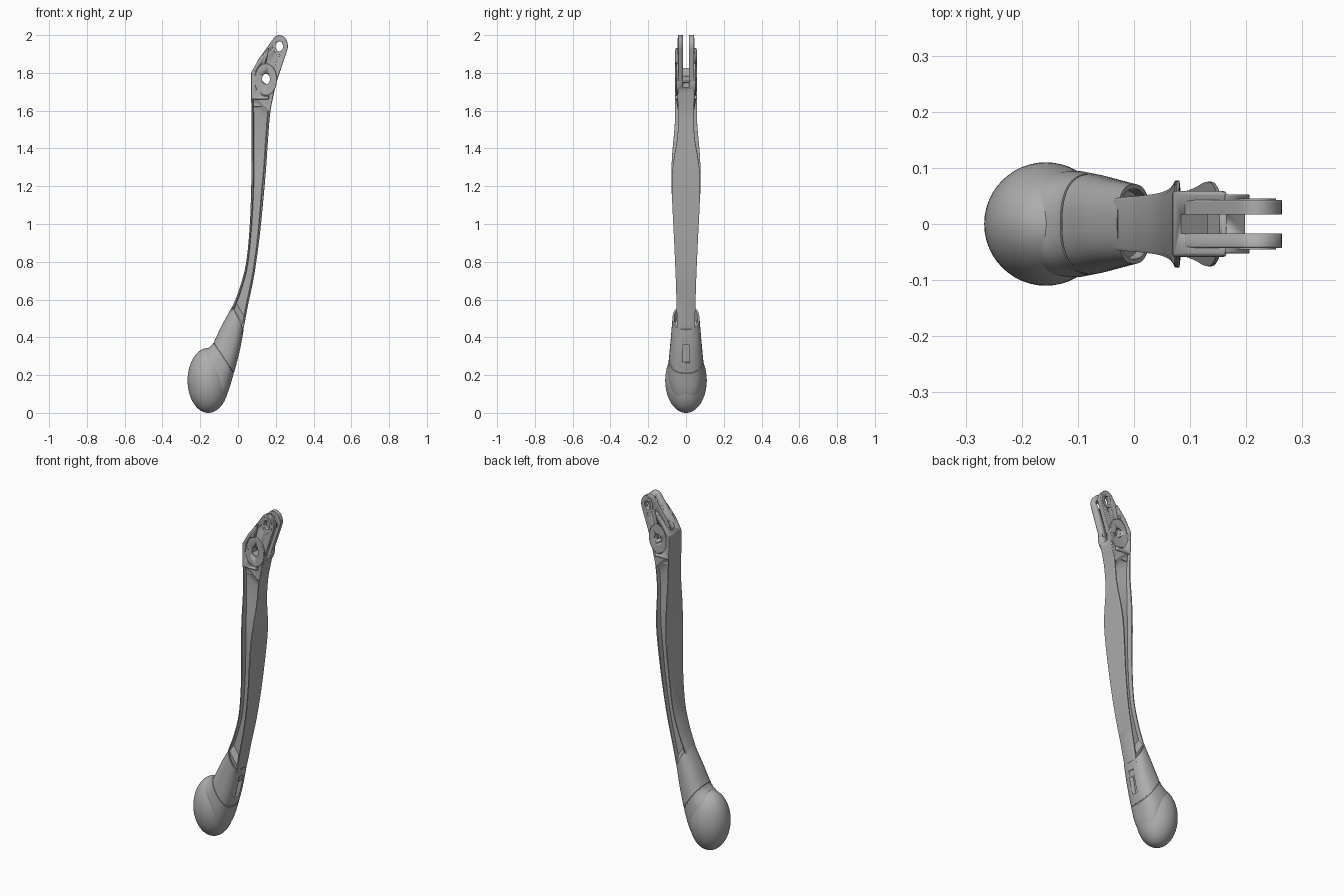
import bpy, bmesh, math
from mathutils import Vector

cube = bpy.data.objects.get("Cube")
if cube:
    bpy.data.objects.remove(cube, do_unlink=True)

metal = bpy.data.materials.new("satin_grey")
metal.use_nodes = True
GREY = (0.42, 0.42, 0.42, 1)
metal.diffuse_color = GREY
metal.node_tree.nodes["Principled BSDF"].inputs["Base Color"].default_value = GREY


def finish(bm, name, angle=35):
    bmesh.ops.recalc_face_normals(bm, faces=bm.faces)
    me = bpy.data.meshes.new(name)
    bm.to_mesh(me)
    bm.free()
    ob = bpy.data.objects.new(name, me)
    bpy.context.collection.objects.link(ob)
    me.materials.append(metal)
    bpy.ops.object.select_all(action="DESELECT")
    bpy.context.view_layer.objects.active = ob
    ob.select_set(True)
    bpy.ops.object.shade_smooth_by_angle(angle=math.radians(angle))
    return ob


def prism(name, outline, y0, y1, bevel=0):
    """Extrude an (x, z) outline from y0 to y1."""
    bm = bmesh.new()
    face = bm.faces.new([bm.verts.new((x, y0, z)) for x, z in outline])
    ext = bmesh.ops.extrude_face_region(bm, geom=[face])["geom"]
    new = [v for v in ext if isinstance(v, bmesh.types.BMVert)]
    bmesh.ops.translate(bm, verts=new, vec=(0, y1 - y0, 0))
    ob = finish(bm, name)
    if bevel:
        mod = ob.modifiers.new("edge", "BEVEL")
        mod.width, mod.segments, mod.limit_method = bevel, 2, "ANGLE"
    return ob


def loft(name, rings, angle=35):
    bm = bmesh.new()
    loops = [[bm.verts.new(p) for p in ring] for ring in rings]
    n = len(loops[0])
    for a, b in zip(loops, loops[1:]):
        for i in range(n):
            bm.faces.new((a[i], a[(i + 1) % n], b[(i + 1) % n], b[i]))
    bm.faces.new(loops[0])
    bm.faces.new(loops[-1])
    return finish(bm, name, angle)


def ellipse(cx, cz, rx, rz, n=32, start=0, end=360):
    full = end - start == 360
    steps = n if full else n - 1
    return [(cx + rx * math.cos(math.radians(start + (end - start) * i / steps)),
             cz + rz * math.sin(math.radians(start + (end - start) * i / steps)))
            for i in range(n)]


def smooth_samples(keys, per):
    """Catmull-Rom interpolation of parameter rows."""
    keys = [Vector(k) for k in keys]
    out = []
    for i in range(len(keys) - 1):
        a, b, c, d = (keys[max(i - 1, 0)], keys[i], keys[i + 1],
                      keys[min(i + 2, len(keys) - 1)])
        for s in range(per):
            t = s / per
            out.append(b + (c - a) * (t / 2) + (2 * a - 5 * b + 4 * c - d) * (t * t / 2)
                       + (3 * b - a - 3 * c + d) * (t ** 3 / 2))
    return out + [keys[-1]]


def cut(ob, cutters):
    for c in cutters:
        c.hide_render = True
        c.hide_set(True)
        mod = ob.modifiers.new("cut", "BOOLEAN")
        mod.object, mod.operation, mod.solver = c, "DIFFERENCE", "EXACT"


# Arm: channelled beam; rows are left x, left z, right x, right z, left and right half widths
ARM = [(.068, 1.80, .193, 1.71, .059, .045), (.069, 1.70, .171, 1.59, .059, .043),
       (.072, 1.54, .160, 1.46, .059, .045), (.072, 1.36, .149, 1.30, .074, .070),
       (.070, 1.20, .138, 1.17, .077, .075), (.062, .99, .114, .93, .064, .064),
       (.042, .79, .086, .73, .055, .055), (.005, .65, .053, .57, .050, .050),
       (-.03, .56, .032, .46, .047, .047), (-.06, .47, .010, .36, .040, .040)]
samples = smooth_samples(ARM, 5)


def arm_ring(row, depth):
    lx, lz, rx, rz, hl, hr = row
    a, b = Vector((lx, 0, lz)), Vector((rx, 0, rz))
    rim = .011 / (b - a).length
    steps = [(0, hl - .006), (rim * .3, hl), (rim, hl),
             (rim + .05, hl - depth), (.95 - rim, hr - depth),
             (1 - rim, hr), (1 - rim * .3, hr), (1, hr - .005)]
    side = [a.lerp(b, t) + Vector((0, w, 0)) for t, w in steps]
    return side + [Vector((p.x, -p.y, p.z)) for p in reversed(side)]


rings = []
for i, row in enumerate(samples):
    u = i / 5
    fade = max(0, min(1, (u - 1) / .3, (8 - u) / .4))
    web = max(.016, min(row[4], row[5]) * .42)
    rings.append(arm_ring(row, fade * web))
loft("lever_arm", rings, 25)

# Forked head: plate with rounded tip, thicker rim and pivot boss
tip = ellipse(.219, 1.942, .045, .058, 16, -20, 145)
head = prism("fork_head", [(.175, 1.62), (.19, 1.69), (.2, 1.74)] + tip +
             [(.106, 1.868), (.07, 1.80), (.072, 1.62)], -.043, .043, .003)
rim = prism("head_rim", [(.07, 1.66), (.0685, 1.80), (.106, 1.866), (.165, 1.935),
                         (.148, 1.85), (.165, 1.77), (.165, 1.66)], -.059, .059, .006)
boss = prism("pivot_boss", ellipse(.148, 1.765, .058, .085, 40), -.053, .053, .003)
eye = prism("tip_collar", ellipse(.219, 1.942, .034, .044), -.0455, .0455)

pivot_hole = prism("pivot_hole_cutter", ellipse(.148, 1.767, .021, .028), -.2, .2)
tip_hole = prism("tip_hole_cutter", ellipse(.219, 1.94, .020, .026), -.2, .2)
recess = [prism("boss_recess_cutter", ellipse(.148, 1.765, .060, .089, 40), y, y + .1)
          for y in (.050, -.150)]
slot = prism("fork_slot_cutter", [(0, 1.86), (.068, 1.84), (.2, 1.72), (.3, 1.66),
                                  (.3, 2.1), (0, 2.1)], -.017, .017)
cut(head, [slot, pivot_hole, tip_hole])
cut(rim, [slot, pivot_hole] + recess)
cut(boss, [slot, pivot_hole])
cut(eye, [slot, tip_hole])

# Grip sleeve: tapered oval tube with a hollow mouth and one shallow seam
SLEEVE = [(-.030, .565, .030, .44, .071), (-.085, .465, .008, .32, .080),
          (-.135, .365, -.025, .20, .090), (-.19, .31, -.055, .105, .094),
          (-.21, .2, -.097, .032, .070)]


def oval(row, scale=1.0, count=40):
    lx, lz, rx, rz, h = row
    a, b = Vector((lx, 0, lz)), Vector((rx, 0, rz))
    mid, half = (a + b) / 2, (b - a) / 2
    pts = []
    for i in range(count):
        t = math.tau * i / count
        c, s = math.cos(t), math.sin(t)
        sq = (abs(c) ** 2.5 + abs(s) ** 2.5) ** (-1 / 2.5)
        pts.append(mid + half * (c * sq * scale) + Vector((0, h * s * sq * scale, 0)))
    return pts


tube = smooth_samples(SLEEVE, 8)
mouth = [oval(tube[4], .80), oval(tube[0], .88)]
body = []
for i, row in enumerate(tube):
    if i == 15:
        body += [oval(row), oval(row.lerp(tube[16], .1), .965),
                 oval(row.lerp(tube[16], .35), .965), oval(row.lerp(tube[16], .45))]
    else:
        body.append(oval(row))
sleeve = loft("grip_sleeve", mouth + body)
key_slot = prism("key_slot_cutter", [(-.03, .27), (.06, .25), (.06, .39), (-.005, .40)],
                 -.018, .018)
cut(sleeve, [key_slot])

# Rounded end knob
bm = bmesh.new()
bmesh.ops.create_uvsphere(bm, u_segments=48, v_segments=32, radius=1)
bmesh.ops.scale(bm, vec=(.11, .11, .172), verts=bm.verts)
bmesh.ops.translate(bm, vec=(-.157, 0, .172), verts=bm.verts)
finish(bm, "end_knob")
